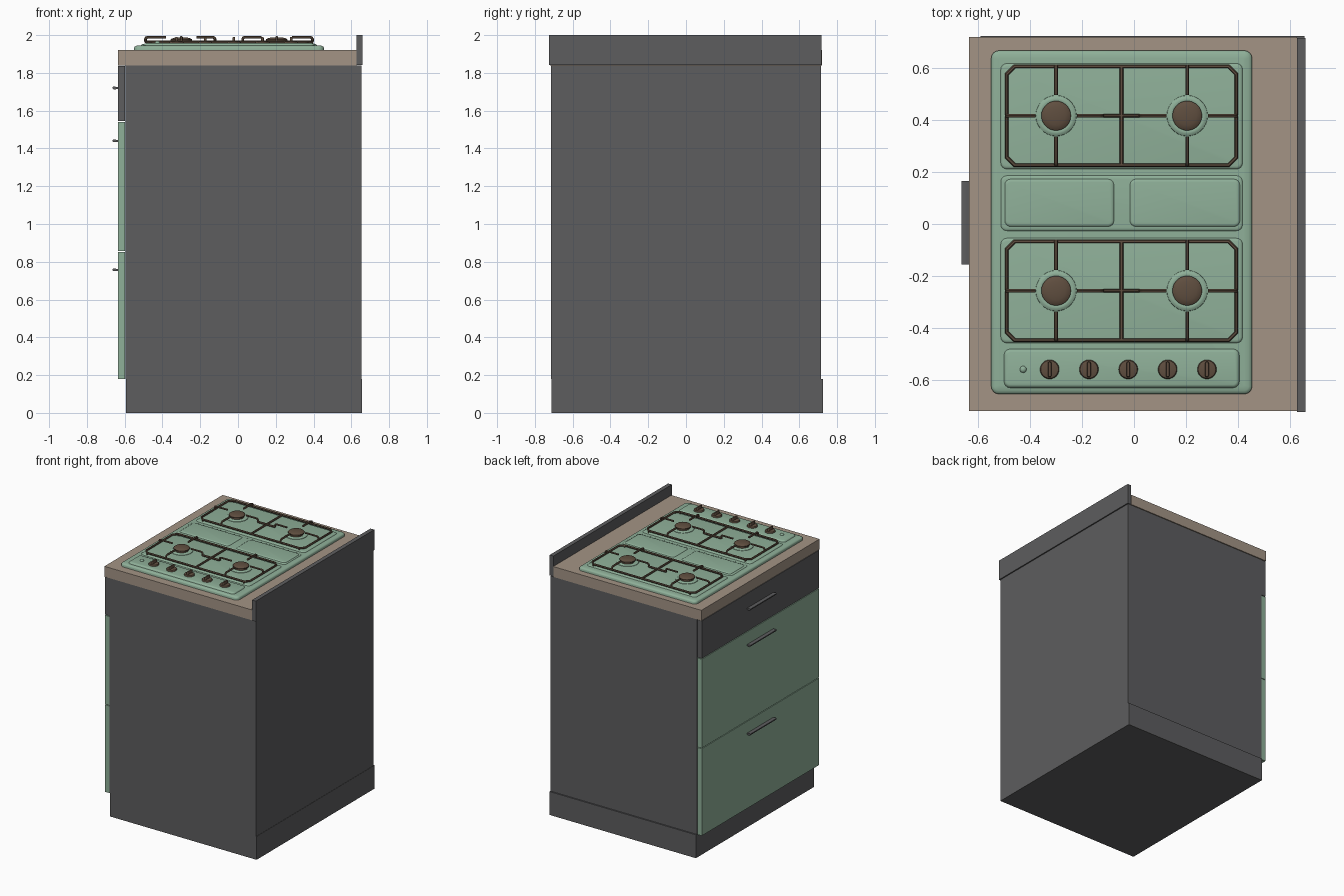
import bpy, bmesh, math
from mathutils import Vector

if "Cube" in bpy.data.objects:
    bpy.data.objects.remove(bpy.data.objects["Cube"])


def material(name, rgb):
    m = bpy.data.materials.new(name)
    m.diffuse_color = (*rgb, 1)
    m.use_nodes = True
    m.node_tree.nodes["Principled BSDF"].inputs["Base Color"].default_value = m.diffuse_color
    return m


GREY = material("dark grey", (0.110, 0.110, 0.114))
GREEN = material("sage green", (0.275, 0.434, 0.318))
STONE = material("beige worktop", (0.367, 0.296, 0.235))
BROWN = material("brown iron", (0.115, 0.076, 0.050))


def finish(name, bm, mat, smooth=False):
    bmesh.ops.recalc_face_normals(bm, faces=bm.faces)
    me = bpy.data.meshes.new(name)
    bm.to_mesh(me)
    bm.free()
    me.materials.append(mat)
    ob = bpy.data.objects.new(name, me)
    bpy.context.collection.objects.link(ob)
    if smooth:
        bpy.ops.object.select_all(action='DESELECT')
        ob.select_set(True)
        bpy.context.view_layer.objects.active = ob
        bpy.ops.object.shade_smooth_by_angle(angle=math.radians(40))
    return ob


def box(name, x, y, z, mat):
    bm = bmesh.new()
    bmesh.ops.create_cube(bm, size=1)
    for v in bm.verts:
        v.co = [lo + (c + 0.5) * (hi - lo) for c, (lo, hi) in zip(v.co, (x, y, z))]
    return finish(name, bm, mat)


def loft(name, rings, mat, smooth=True):
    """Skin a stack of closed rings and cap both ends."""
    bm = bmesh.new()
    vs = [[bm.verts.new(p) for p in r] for r in rings]
    n = len(vs[0])
    for a, b in zip(vs, vs[1:]):
        for i in range(n):
            bm.faces.new((a[i], a[(i + 1) % n], b[(i + 1) % n], b[i]))
    bm.faces.new(vs[0][::-1])
    bm.faces.new(vs[-1])
    return finish(name, bm, mat, smooth)


def rounded_slab(name, x, y, r, profile, mat):
    """Rounded rectangle whose edge follows (inset, z) steps."""
    rings = []
    for inset, z in profile:
        rr = max(r - inset, 0.005)
        ring = []
        for k, (sx, sy) in enumerate(((1, 1), (0, 1), (0, 0), (1, 0))):
            cx = x[1] - inset - rr if sx else x[0] + inset + rr
            cy = y[1] - inset - rr if sy else y[0] + inset + rr
            for s in range(5):
                a = math.pi / 2 * (k + s / 4)
                ring.append((cx + rr * math.cos(a), cy + rr * math.sin(a), z))
        rings.append(ring)
    return loft(name, rings, mat)


def lathe(name, cx, cy, profile, mat, n=28):
    return loft(name, [[(cx + r * math.cos(2 * math.pi * i / n),
                         cy + r * math.sin(2 * math.pi * i / n), z)
                        for i in range(n)] for r, z in profile], mat)


def bars(name, paths, mat, depth=0.0075):
    """Round iron bars; paths are (points, closed)."""
    cu = bpy.data.curves.new(name, 'CURVE')
    cu.dimensions = '3D'
    cu.bevel_depth = depth
    cu.bevel_resolution = 1
    cu.use_fill_caps = True
    for pts, closed in paths:
        sp = cu.splines.new('POLY')
        sp.points.add(len(pts) - 1)
        for p, co in zip(sp.points, pts):
            p.co = (*co, 1)
        sp.use_cyclic_u = closed
    cu.materials.append(mat)
    ob = bpy.data.objects.new(name, cu)
    bpy.context.collection.objects.link(ob)
    bpy.ops.object.select_all(action='DESELECT')
    ob.select_set(True)
    bpy.context.view_layer.objects.active = ob
    bpy.ops.object.convert(target='MESH')
    bpy.ops.object.shade_smooth_by_angle(angle=math.radians(50))


# Cabinet, plinth, worktop and upstand
box("cabinet_body", (-0.595, 0.655), (-0.714, 0.715), (0.18, 1.838), GREY)
box("plinth", (-0.592, 0.657), (-0.712, 0.725), (0, 0.18), GREY)
box("worktop", (-0.635, 0.628), (-0.72, 0.72), (1.84, 1.92), STONE)
box("rear_upstand", (0.628, 0.66), (-0.725, 0.717), (1.842, 2.0), GREY)

# Drawer fronts and handles on the -x side
for name, z, mat, hz in (("lower_drawer", (0.18, 0.851), GREEN, 0.757),
                         ("middle_drawer", (0.856, 1.541), GREEN, 1.44),
                         ("top_drawer", (1.546, 1.836), GREY, 1.72)):
    box(name, (-0.635, -0.597), (-0.714, 0.715), z, mat)
    section = [(-0.634, -0.004), (-0.648, -0.007), (-0.66, -0.007), (-0.665, -0.002),
               (-0.664, 0.005), (-0.658, 0.008), (-0.645, 0.006), (-0.634, 0.004)]
    loft(name + "_handle", [[(px, py, hz + pz) for px, pz in section]
                            for py in (-0.156, 0.166)], GREY)

# Hob plate
rounded_slab("hob_plate", (-0.55, 0.455), (-0.655, 0.668), 0.03,
             [(0, 1.915), (0, 1.934), (0.004, 1.94), (0.014, 1.944), (0.03, 1.946)], GREEN)


def panel(name, x, y, z0, z1, r=0.025):
    h = z1 - z0
    rounded_slab(name, x, y, r, [(0, z0 - 0.004), (0.003, z0 + h * 0.4),
                                 (0.008, z0 + h * 0.85), (0.014, z1)], GREEN)


# Raised fields pressed into the plate
panel("rear_burner_field", (-0.515, 0.42), (0.21, 0.62), 1.946, 1.953)
panel("front_burner_field", (-0.515, 0.42), (-0.46, -0.053), 1.946, 1.953)
panel("centre_field", (-0.515, 0.42), (-0.028, 0.188), 1.946, 1.951)
panel("centre_panel_left", (-0.5, -0.075), (-0.012, 0.175), 1.95, 1.957)
panel("centre_panel_right", (-0.018, 0.41), (-0.012, 0.175), 1.95, 1.957)
panel("control_panel", (-0.502, 0.407), (-0.632, -0.48), 1.946, 1.957)

# Burners and pan supports
LOW, HIGH = 1.966, 1.989


def finger(cx, cy, dx, dy, length):
    """Bar rising from the frame and reaching in towards the burner."""
    steps = ((length, LOW), (length, HIGH - 0.010), (length - 0.004, HIGH - 0.003),
             (length - 0.012, HIGH), (0.08, HIGH))
    return ([(cx + dx * d, cy + dy * d, z) for d, z in steps], False)


for row, cy in (("rear", 0.417), ("front", -0.257)):
    x0, x1, hy, c = -0.49, 0.394, 0.19, 0.03
    y0, y1 = cy - hy, cy + hy
    frame = [(x0 + c, y0), (x1 - c, y0), (x1, y0 + c), (x1, y1 - c),
             (x1 - c, y1), (x0 + c, y1), (x0, y1 - c), (x0, y0 + c)]
    paths = [([(px, py, LOW) for px, py in frame], True),
             ([(-0.048, y0, LOW), (-0.048, y1, LOW)], False),
             ([(-0.122, cy, LOW), (0.025, cy, LOW)], False)]
    for side, cx in (("left", -0.30), ("right", 0.205)):
        left = cx < 0
        paths += [finger(cx, cy, -1, 0, cx - x0 if left else 0.18),
                  finger(cx, cy, 1, 0, 0.178 if left else x1 - cx),
                  finger(cx, cy, 0, 1, hy), finger(cx, cy, 0, -1, hy)]
        tag = f"{row}_{side}_burner"
        lathe(tag + "_ring", cx, cy, [(0.08, 1.948), (0.078, 1.956), (0.070, 1.961),
                                      (0.060, 1.962), (0.052, 1.958)], GREEN)
        lathe(tag + "_cap", cx, cy, [(0.048, 1.95), (0.048, 1.969), (0.057, 1.971),
                                     (0.057, 1.977), (0.050, 1.982), (0.036, 1.986),
                                     (0.018, 1.988), (0.004, 1.9885)], BROWN)
    bars(row + "_pan_support", paths, BROWN)
    # Small feet under the frame corners
    for i, (fx, fy) in enumerate([(a, b) for a in (x0 + c, x1 - c) for b in (y0, y1)]):
        lathe(f"{row}_support_foot_{i}", fx, fy, [(0.006, 1.944), (0.006, LOW)], BROWN, 8)

# Control knobs with grip bars, and the ignition button
for i in range(5):
    kx = -0.325 + i * 0.1515
    lathe(f"knob_{i + 1}", kx, -0.56, [(0.037, 1.952), (0.037, 1.962), (0.034, 1.967),
                                       (0.028, 1.969)], BROWN)
    rounded_slab(f"knob_grip_{i + 1}", (kx - 0.007, kx + 0.007), (-0.590, -0.530), 0.0065,
                 [(0, 1.965), (0, 1.985), (0.002, 1.989)], BROWN)
lathe("ignition_button", -0.427, -0.56, [(0.013, 1.952), (0.013, 1.962), (0.009, 1.967),
                                         (0.003, 1.969)], GREEN, 16)
